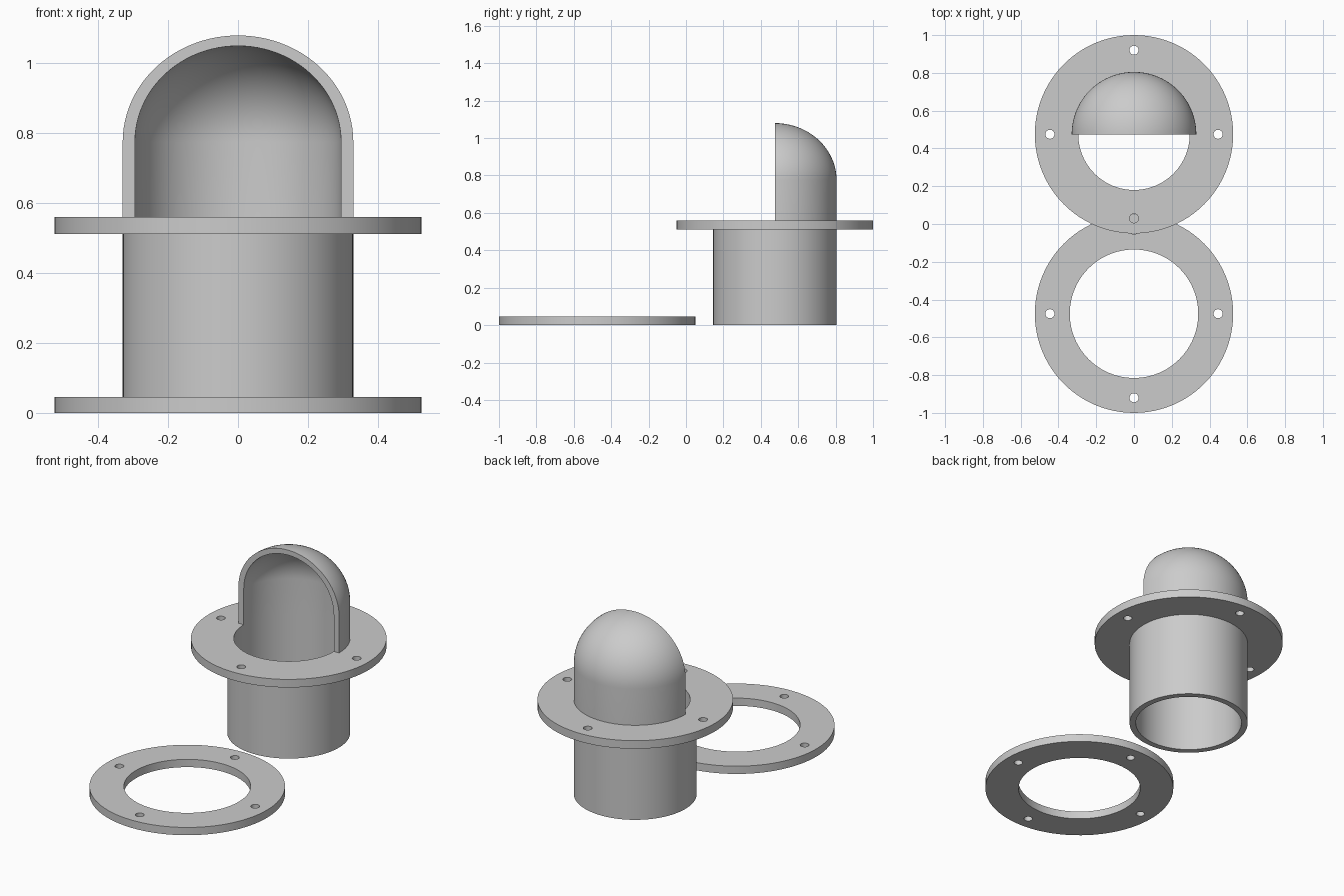
import bpy, bmesh
from math import sin, cos, pi, radians

cube = bpy.data.objects.get("Cube")
if cube:
    bpy.data.objects.remove(cube, do_unlink=True)

grey = bpy.data.materials.new("plain grey")
grey.use_nodes = True
colour = (0.6, 0.6, 0.6, 1)
grey.diffuse_color = colour
grey.node_tree.nodes["Principled BSDF"].inputs["Base Color"].default_value = colour

SEGMENTS = 96
R_OUT, R_IN = 0.33, 0.295      # pipe radii
R_FLANGE, R_BOLT, R_HOLE = 0.525, 0.445, 0.024
Y_PIPE, Y_RING = 0.475, -0.475
Z_FLANGE, Z_TOP, Z_SPRING = 0.512, 0.56, 0.775


def finish(bm, name, location):
    bmesh.ops.recalc_face_normals(bm, faces=bm.faces)
    mesh = bpy.data.meshes.new(name)
    bm.to_mesh(mesh)
    bm.free()
    mesh.materials.append(grey)
    obj = bpy.data.objects.new(name, mesh)
    obj.location = location
    bpy.context.collection.objects.link(obj)
    bpy.ops.object.select_all(action="DESELECT")
    obj.select_set(True)
    bpy.context.view_layer.objects.active = obj
    bpy.ops.object.shade_smooth_by_angle(angle=radians(30))
    return obj


def circle_edges(bm, x, y, radius, count):
    verts = [bm.verts.new((x + radius * cos(2 * pi * i / count),
                           y + radius * sin(2 * pi * i / count), 0))
             for i in range(count)]
    return [bm.edges.new((verts[i - 1], verts[i])) for i in range(count)]


def drilled_ring(name, location, inner, thickness):
    """Flat ring with four bolt holes."""
    bm = bmesh.new()
    edges = circle_edges(bm, 0, 0, R_FLANGE, SEGMENTS)
    edges += circle_edges(bm, 0, 0, inner, SEGMENTS)
    for i in range(4):
        a = i * pi / 2
        edges += circle_edges(bm, R_BOLT * cos(a), R_BOLT * sin(a), R_HOLE, 24)
    bmesh.ops.triangle_fill(bm, edges=edges, use_beauty=True, normal=(0, 0, 1))
    top = bmesh.ops.extrude_face_region(bm, geom=bm.faces[:], use_keep_orig=True)
    moved = [g for g in top["geom"] if isinstance(g, bmesh.types.BMVert)]
    bmesh.ops.translate(bm, verts=moved, vec=(0, 0, thickness))
    return finish(bm, name, location)


def revolve(name, profile, location, angle):
    """Sweep a closed (radius, height) outline round the z axis from +x."""
    bm = bmesh.new()
    verts = [bm.verts.new((r, 0, z)) for r, z in profile]
    face = bm.faces.new(verts)
    full = angle > 2 * pi - 0.01
    steps = round(SEGMENTS * angle / (2 * pi))
    geom = face.edges[:] if full else [face] + face.edges[:] + face.verts[:]
    if full:
        bmesh.ops.delete(bm, geom=[face], context="FACES_ONLY")
        geom = bm.edges[:]
    else:
        start = bmesh.ops.duplicate(bm, geom=geom)
    bmesh.ops.spin(bm, geom=geom, cent=(0, 0, 0), axis=(0, 0, 1),
                   angle=angle, steps=steps, use_duplicate=False)
    bmesh.ops.remove_doubles(bm, verts=bm.verts, dist=0.0001)
    bmesh.ops.dissolve_degenerate(bm, edges=bm.edges, dist=0.0001)
    return finish(bm, name, location)


# Loose mounting ring lying on the ground
drilled_ring("mounting_ring", (0, Y_RING, 0), 0.34, 0.046)

# Pipe and its flange
revolve("pipe", [(R_IN, 0), (R_OUT, 0), (R_OUT, Z_FLANGE), (R_IN, Z_FLANGE)],
        (0, Y_PIPE, 0), 2 * pi)
drilled_ring("flange", (0, Y_PIPE, Z_FLANGE), R_IN, Z_TOP - Z_FLANGE)

# Half-round hood: straight wall below, quarter dome above
arc = [i * pi / 2 / 24 for i in range(25)]
outer = [(R_OUT * cos(a), Z_SPRING + 0.305 * sin(a)) for a in arc]
inner = [(R_IN * cos(a), Z_SPRING + 0.275 * sin(a)) for a in reversed(arc)]
revolve("hood", [(R_IN, Z_TOP), (R_OUT, Z_TOP)] + outer + inner,
        (0, Y_PIPE, 0), pi)
